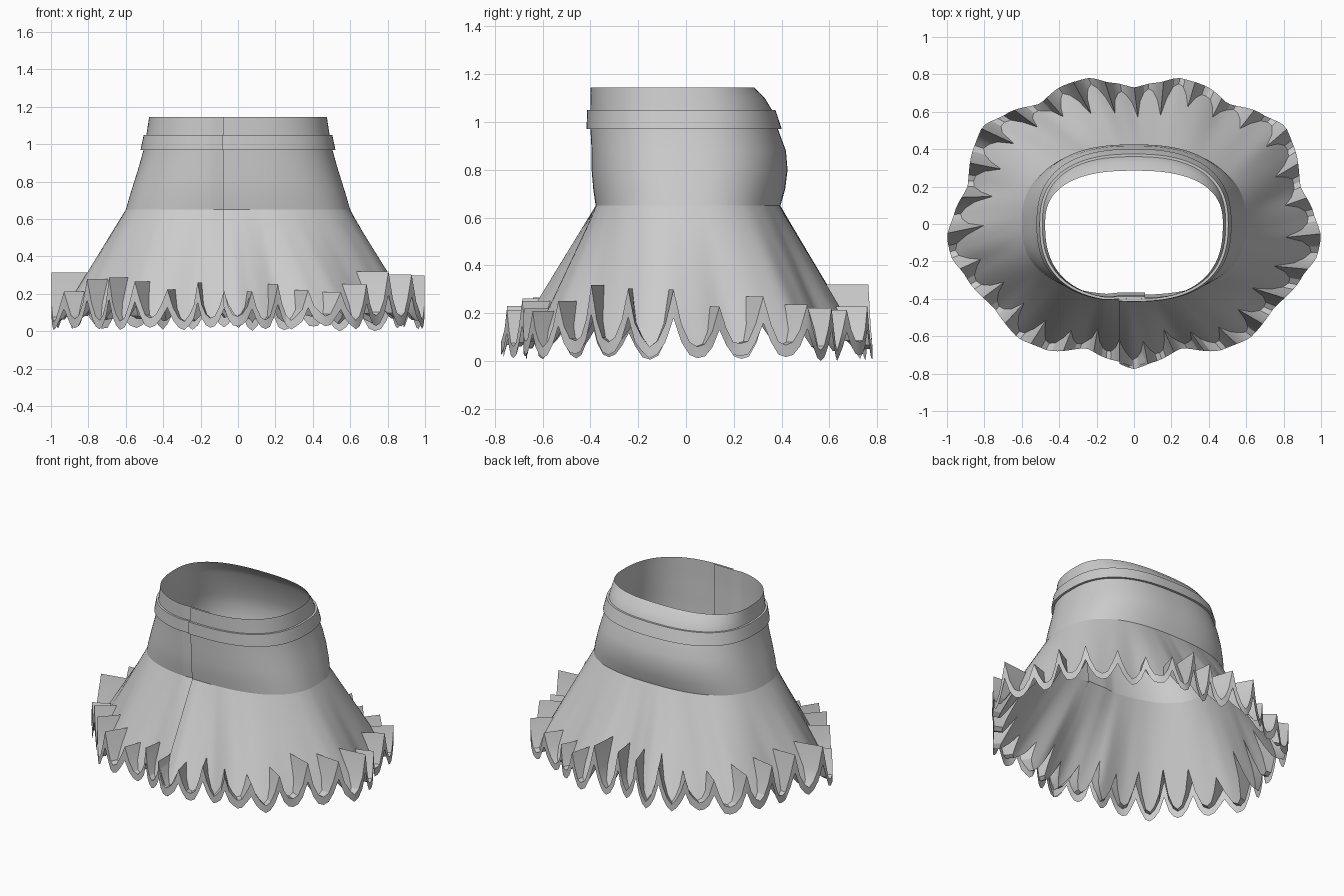
import bpy, math, random
from mathutils import Vector

if "Cube" in bpy.data.objects:
    bpy.data.objects.remove(bpy.data.objects["Cube"])

random.seed(4)
TAU = 2 * math.pi
TEETH, SUB = 31, 6
N = TEETH * SUB          # columns around the waist
FLAP = 5                 # extra columns tucked under the front seam

mat = bpy.data.materials.new("light grey cloth")
mat.diffuse_color = (0.6, 0.6, 0.6, 1)
mat.use_nodes = True
mat.node_tree.nodes["Principled BSDF"].inputs["Base Color"].default_value = mat.diffuse_color

# right half of the wavy hem outline seen from above, front to back
HALF = [(0, -.775), (.1, -.74), (.25, -.665), (.48, -.67), (.63, -.6), (.74, -.46),
        (.9, -.28), (.98, -.17), (1, -.07), (.96, .06), (.89, .2), (.86, .4),
        (.81, .52), (.68, .59), (.5, .645), (.4, .73), (.25, .78), (.12, .755), (0, .73)]
POLAR = [(math.atan2(x, -y), math.hypot(x, y)) for x, y in HALF]

# z, half width, front depth, back depth of the upper body
ROWS = [(1.145, .475, .40, .285), (1.10, .482, .40, .33), (1.05, .49, .40, .36),
        (.97, .505, .40, .385), (.88, .53, .395, .418), (.80, .555, .395, .425),
        (.72, .58, .388, .415), (.65, .60, .378, .395)]


def hem_radius(a):
    """Smooth radius of the hem outline at an angle measured from the front."""
    a = abs((a + math.pi) % TAU - math.pi)
    for i in range(len(POLAR) - 1):
        (a0, r0), (a1, r1) = POLAR[i], POLAR[i + 1]
        if a <= a1 + 1e-6:
            t = (a - a0) / (a1 - a0)
            t = 0.5 * t + 0.5 * t * t * (3 - 2 * t)
            return r0 + (r1 - r0) * t
    return POLAR[-1][1]


def body_radius(a, hx, front, back, n=2.5):
    """Rounded oval cross-section with different front and back depths."""
    s, c = abs(math.sin(a)), math.cos(a)
    d = front if c > 0 else back
    return ((s / hx) ** n + (abs(c) / d) ** n) ** (-1 / n)


def column(i, front):
    """Angle and inward scale of column i; the last columns slip under the seam."""
    start = -math.atan(.08 / front)
    if i <= N:
        a = start + TAU * i / N
    else:
        a = start + TAU + (i - N) / FLAP * (math.atan(.06 / front) - start)
    return a, 1 - .03 * min(1, max(0, (i - N + 5) / 5))


def point(a, r, z):
    return Vector((r * math.sin(a), -r * math.cos(a), z))


def body_point(i, row, grow=0):
    z, hx, f, b = row
    a, s = column(i, f)
    return point(a, (body_radius(a, hx, f, b) + grow) * s, z)


def hem_point(i):
    a, s = column(i, .775)
    return point(a, hem_radius(a) * (.5 + .5 * s), 0)


def sheet(name, rows, angle):
    """Turn rows of points into one open cloth surface."""
    w = len(rows[0])
    verts = [p for r in rows for p in r]
    faces = [(j * w + i, (j + 1) * w + i, (j + 1) * w + i + 1, j * w + i + 1)
             for j in range(len(rows) - 1) for i in range(w - 1)]
    me = bpy.data.meshes.new(name)
    me.from_pydata(verts, [], faces)
    me.materials.append(mat)
    me.shade_smooth()
    me.set_sharp_from_angle(angle=math.radians(angle))
    ob = bpy.data.objects.new(name, me)
    bpy.context.collection.objects.link(ob)
    return ob


cols = range(N + FLAP + 1)

# fitted upper body
sheet("waist_body", [[body_point(i, r) for i in cols] for r in ROWS], 35)

# belt around the waist
top, low = ROWS[2], ROWS[3]
sheet("belt", [[body_point(i, r, g) for i in cols] for r, g in
               ((top, 0), (top, .014), (low, .016), (low, 0))], 35)

# ragged hem heights: a sharp notch, then a jagged hanging tip
peaks = [random.uniform(.2, .33) for _ in range(TEETH + 2)]
tips = [random.uniform(.03, .07) for _ in range(TEETH + 2)]
heights = []
for i in cols:
    k, j = divmod(i, SUB)
    peak = peaks[k] if j < SUB / 2 else peaks[k + 1]
    f = (1, .42, .12, 0, .12, .42)[j]
    heights.append(tips[k] + (peak - tips[k]) * f + (random.uniform(0, .02) if j else 0))


def cone_point(i, z):
    return body_point(i, ROWS[-1]).lerp(hem_point(i), 1 - z / .65)


# flared skirt, cut off along the ragged line
STEPS = 6
sheet("flared_skirt", [[cone_point(i, .65 + (heights[i] - .65) * s / STEPS) for i in cols]
                       for s in range(STEPS + 1)], 35)

# ragged edge: folds out to the hem outline, then drops as a narrow zigzag ribbon
edge = [cone_point(i, heights[i]) for i in cols]
outer = [hem_point(i) + Vector((0, 0, heights[i])) for i in cols]
lower = [hem_point(i) + Vector((0, 0, max(0, heights[i] * .7 - .03))) for i in cols]
sheet("ragged_hem", [edge, outer, lower], 20)
